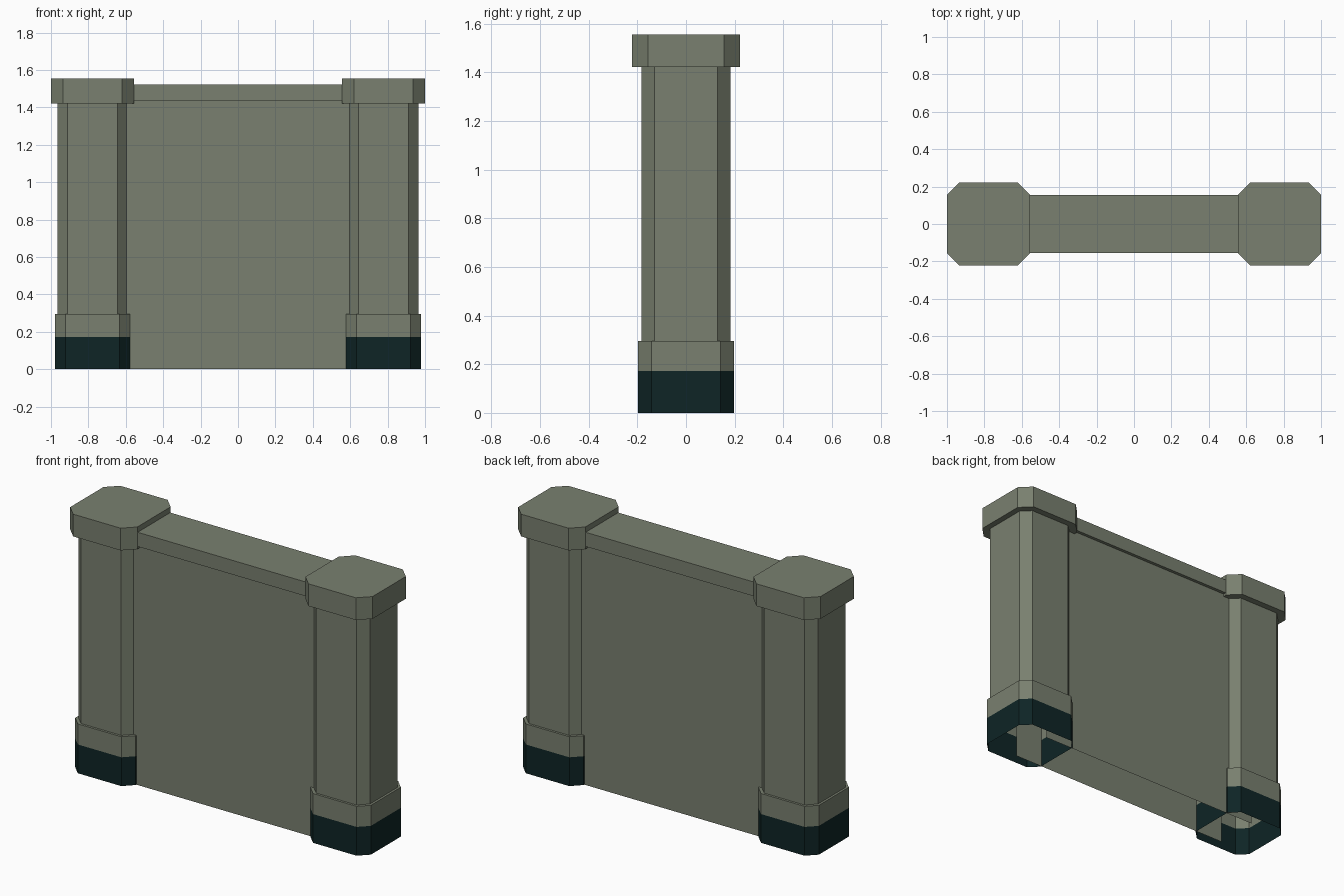
import bpy, bmesh

if "Cube" in bpy.data.objects:
    bpy.data.objects.remove(bpy.data.objects["Cube"])


def material(name, rgb):
    m = bpy.data.materials.new(name)
    m.diffuse_color = (*rgb, 1)
    m.use_nodes = True
    m.node_tree.nodes["Principled BSDF"].inputs["Base Color"].default_value = m.diffuse_color
    return m


STONE = material("grey green stone", (0.192, 0.216, 0.160))
DARK = material("dark teal foot", (0.0044, 0.0180, 0.0190))


def finish(name, bm, mats):
    bmesh.ops.recalc_face_normals(bm, faces=bm.faces)
    mesh = bpy.data.meshes.new(name)
    bm.to_mesh(mesh)
    bm.free()
    for m in mats:
        mesh.materials.append(m)
    obj = bpy.data.objects.new(name, mesh)
    bpy.context.collection.objects.link(obj)
    return obj


def octagon(bm, cx, hx, hy, c, z):
    """Ring of a rectangle with chamfered corners."""
    pts = [(hx, hy - c), (hx - c, hy), (c - hx, hy), (-hx, hy - c),
           (-hx, c - hy), (c - hx, -hy), (hx - c, -hy), (hx, c - hy)]
    return [bm.verts.new((cx + x, y, z)) for x, y in pts]


# Pillar levels: half x, half y, chamfer, height
FOOT = (0.200, 0.197, 0.056)
SHAFT = (0.186, 0.183, 0.053)
CAP = (0.222, 0.222, 0.065)
FOOT_TOP = 0.172
LEVELS = [(FOOT, 0), (FOOT, FOOT_TOP), (FOOT, 0.295), (SHAFT, 0.295),
          (SHAFT, 1.422), (CAP, 1.422), (CAP, 1.555)]


def pillar(name, cx):
    """Hollow pillar, open underneath, with a dark foot band."""
    bm = bmesh.new()
    rings = [octagon(bm, cx, *size, z) for size, z in LEVELS]
    for a, b in zip(rings, rings[1:]):
        for i in range(8):
            j = (i + 1) % 8
            bm.faces.new((a[i], a[j], b[j], b[i]))
    bm.faces.new(rings[-1])
    for f in bm.faces:
        f.material_index = int(f.calc_center_median().z < FOOT_TOP)
    finish(name, bm, [STONE, DARK])


pillar("left_pillar", -0.778)
pillar("right_pillar", 0.778)

# Wall panel with coping rail: one open profile run between pillar centres
profile = [(-0.135, 0), (-0.135, 1.437), (-0.154, 1.437), (-0.154, 1.522)]
profile += [(-y, z) for y, z in reversed(profile)]
bm = bmesh.new()
left, right = [[bm.verts.new((x, y, z)) for y, z in profile] for x in (-0.765, 0.765)]
for i in range(len(profile) - 1):
    bm.faces.new((left[i], right[i], right[i + 1], left[i + 1]))
bm.normal_update()
wall = finish("wall_panel", bm, [STONE])
# Make sure the open shell faces outwards
if max(wall.data.polygons, key=lambda p: p.center.z).normal.z < 0:
    wall.data.flip_normals()
